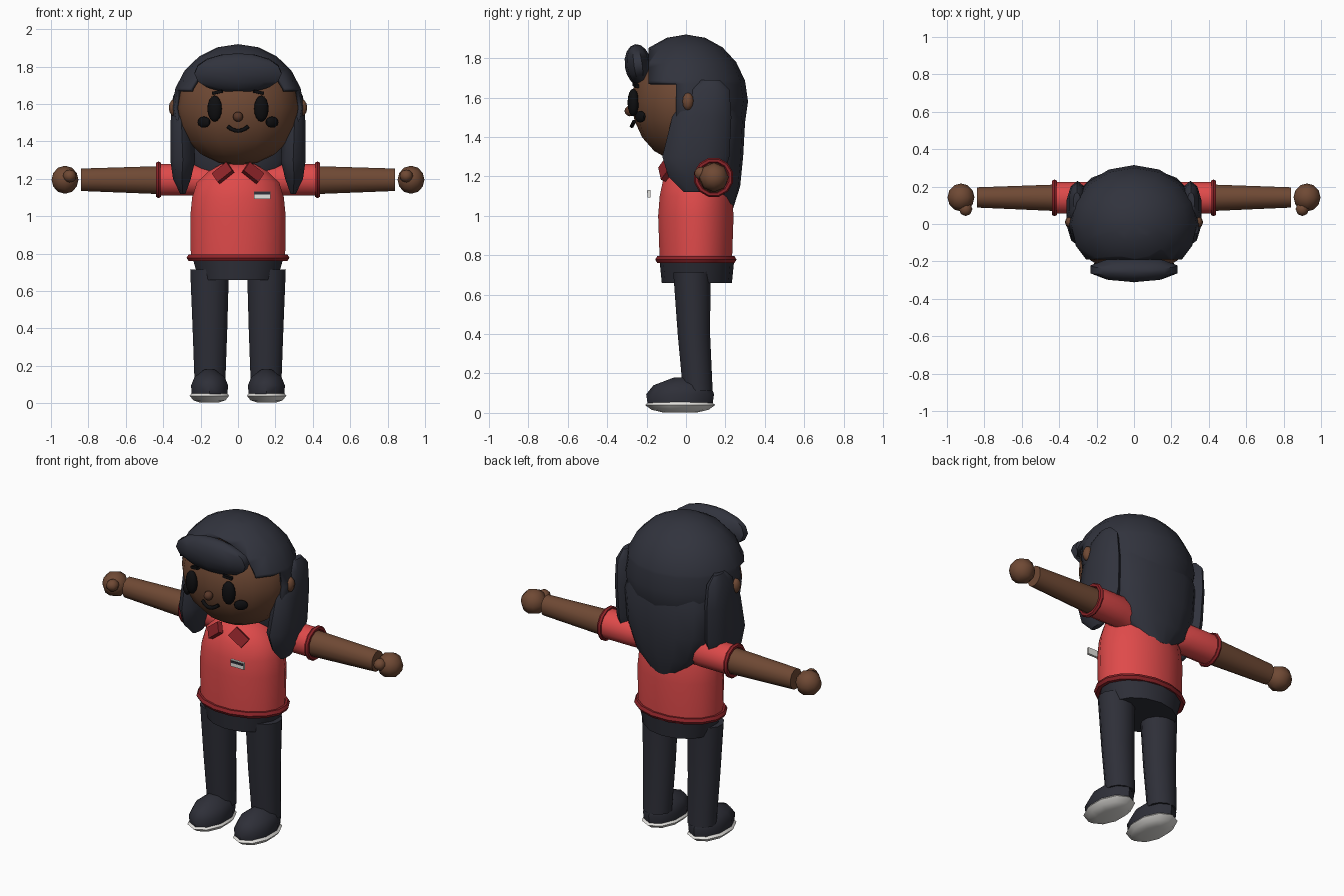
import bpy, bmesh, math
from mathutils import Matrix, Vector

cube = bpy.data.objects.get("Cube")
if cube:
    bpy.data.objects.remove(cube, do_unlink=True)


def material(name, hex_code):
    rgb = [int(hex_code[i:i + 2], 16) / 255 for i in (0, 2, 4)]
    lin = [c / 12.92 if c <= 0.04045 else ((c + 0.055) / 1.055) ** 2.4 for c in rgb]
    m = bpy.data.materials.new(name)
    m.use_nodes = True
    m.diffuse_color = (*lin, 1)
    m.node_tree.nodes["Principled BSDF"].inputs["Base Color"].default_value = (*lin, 1)
    return m


SKIN = material("brown skin", "6f4934")
NOSE = material("dark brown", "593829")
HAIR = material("charcoal hair", "31333d")
CLOTH = material("charcoal cloth", "2e2f38")
RED = material("shirt red", "df4a4a")
TRIM = material("dark red trim", "8c2328")
BLACK = material("face black", "0e0e10")
WHITE = material("off white", "e4e2de")


def finish(name, bm, mat, mirror=False, angle=50):
    """Turn a bmesh in world coordinates into a shaded object."""
    bmesh.ops.recalc_face_normals(bm, faces=bm.faces)
    mesh = bpy.data.meshes.new(name)
    bm.to_mesh(mesh)
    bm.free()
    mesh.materials.append(mat)
    mesh.shade_smooth()
    mesh.set_sharp_from_angle(angle=math.radians(angle))
    obj = bpy.data.objects.new(name, mesh)
    bpy.context.collection.objects.link(obj)
    if mirror:
        obj.modifiers.new("Mirror", 'MIRROR')
    return obj


def place(loc, size, rot=(0, 0, 0)):
    turn = Matrix.Identity(4)
    for angle, axis in zip(rot, "XYZ"):
        turn = Matrix.Rotation(math.radians(angle), 4, axis) @ turn
    return Matrix.Translation(loc) @ turn @ Matrix.Diagonal((*size, 1))


def ball(name, mat, loc, size, rot=(0, 0, 0), sides=12, rows=8, mirror=False):
    bm = bmesh.new()
    bmesh.ops.create_uvsphere(bm, u_segments=sides, v_segments=rows, radius=1,
                              matrix=place(loc, size, rot))
    return finish(name, bm, mat, mirror)


def box(name, mat, loc, size, rot=(0, 0, 0), mirror=False):
    bm = bmesh.new()
    bmesh.ops.create_cube(bm, size=1, matrix=place(loc, size, rot))
    return finish(name, bm, mat, mirror)


def loft(name, mat, rings, sides=12, along_x=False, mirror=False, loop=False):
    """Skin elliptical rings: (position, centre a, centre b, radius a, radius b)."""
    bm = bmesh.new()
    rows = []
    for pos, ca, cb, ra, rb in rings:
        row = []
        for i in range(sides):
            t = math.tau * (i + 0.5) / sides
            a, b = ca + ra * math.cos(t), cb + rb * math.sin(t)
            row.append(bm.verts.new((pos, a, b) if along_x else (a, b, pos)))
        rows.append(row)
    pairs = list(zip(rows, rows[1:]))
    if loop:
        pairs.append((rows[-1], rows[0]))
    else:
        bm.faces.new(rows[0])
        bm.faces.new(rows[-1])
    for low, high in pairs:
        for i in range(sides):
            j = (i + 1) % sides
            bm.faces.new((low[i], low[j], high[j], high[i]))
    return finish(name, bm, mat, mirror)


def band(name, mat, pos, ca, cb, ra, rb, thick, **options):
    """A rolled edge: a ring with a hexagonal section."""
    rings = []
    for k in range(6):
        t = math.tau * k / 6
        grow = thick * math.cos(t)
        rings.append((pos + thick * math.sin(t), ca, cb, ra + grow, rb + grow))
    return loft(name, mat, rings, loop=True, **options)


# Head, ears and neck
ball("head", SKIN, (0, 0, 1.58), (0.33, 0.275, 0.31), sides=16, rows=10)
ball("ears", SKIN, (0.342, 0.01, 1.58), (0.028, 0.03, 0.045), sides=8, rows=6, mirror=True)
loft("neck", SKIN, [(1.2, 0, 0.05, 0.08, 0.08), (1.36, 0, 0.05, 0.08, 0.08)])

# Face
ball("eyes", BLACK, (0.125, -0.268, 1.575), (0.04, 0.028, 0.07), (0, 0, 15), mirror=True)
ball("cheeks", BLACK, (0.182, -0.232, 1.503), (0.04, 0.018, 0.03), (0, 0, 35),
     sides=10, rows=6, mirror=True)
box("brows", BLACK, (0.11, -0.255, 1.663), (0.055, 0.02, 0.016), (0, 12, 15), mirror=True)
ball("nose", NOSE, (0, -0.285, 1.532), (0.027, 0.027, 0.027), sides=8, rows=6)
smile = bpy.data.curves.new("mouth", 'CURVE')
smile.dimensions = '3D'
smile.bevel_depth = 0.011
smile.bevel_resolution = 1
smile.use_fill_caps = True
line = smile.splines.new('POLY')
line.points.add(6)
for i, point in enumerate(line.points):
    x = -0.054 + 0.018 * i
    point.co = (x, -0.275 + 4 * x * x, 1.456 + 8 * x * x, 1)
smile.materials.append(BLACK)
bpy.context.collection.objects.link(bpy.data.objects.new("mouth", smile))

# Hair cap, with a stepped opening over the face
bm = bmesh.new()
bmesh.ops.create_uvsphere(bm, u_segments=16, v_segments=10, radius=1,
                          matrix=place((0, 0, 1.58), (0.352, 0.315, 0.34)))
cuts = (((0, -0.19, 0), (0, 1, 0)), ((0, -0.05, 0), (0, 1, 0)),
        ((0, 0, 1.67), (0, 0, 1)), ((0, 0, 1.46), (0, 0, 1)))
for point, normal in cuts:
    bmesh.ops.bisect_plane(bm, geom=bm.verts[:] + bm.edges[:] + bm.faces[:],
                           plane_co=point, plane_no=normal)
gone = []
for f in bm.faces:
    c = f.calc_center_median()
    if c.y < -0.19 or c.z < 1.46 or (c.y < -0.05 and c.z < 1.67):
        gone.append(f)
bmesh.ops.delete(bm, geom=gone, context='FACES')
cap = finish("hair_cap", bm, HAIR)
shell = cap.modifiers.new("Thickness", 'SOLIDIFY')
shell.thickness = 0.02
shell.offset = -1

# Fringe, side locks and back hair
ball("fringe", HAIR, (0, -0.243, 1.765), (0.245, 0.068, 0.107), (8, 0, 0), sides=10)
loft("side_locks", HAIR, [
    (1.69, 0.305, 0.12, 0.02, 0.05), (1.64, 0.305, 0.11, 0.045, 0.11),
    (1.5, 0.302, 0.08, 0.062, 0.15), (1.3, 0.295, 0.05, 0.07, 0.17),
    (1.2, 0.3, 0.05, 0.05, 0.14), (1.12, 0.295, 0.04, 0.015, 0.05)],
    sides=10, mirror=True)
loft("back_hair", HAIR, [
    (1.6, 0, 0.14, 0.26, 0.13), (1.48, 0, 0.16, 0.29, 0.14),
    (1.3, 0, 0.16, 0.275, 0.13), (1.15, 0, 0.17, 0.21, 0.105),
    (1.04, 0, 0.2, 0.08, 0.04)], sides=14)

# Shirt with hem, sleeves, cuffs and collar
loft("shirt", RED, [
    (0.77, 0, 0.05, 0.257, 0.187), (1, 0, 0.05, 0.26, 0.195),
    (1.1, 0, 0.05, 0.25, 0.187), (1.18, 0, 0.05, 0.225, 0.17),
    (1.24, 0, 0.05, 0.16, 0.135), (1.28, 0, 0.05, 0.09, 0.09)], sides=16)
band("shirt_hem", TRIM, 0.778, 0, 0.05, 0.26, 0.19, 0.02, sides=16)
loft("sleeves", RED, [(0.14, 0.12, 1.18, 0.08, 0.08), (0.24, 0.14, 1.195, 0.088, 0.088),
                      (0.425, 0.14, 1.195, 0.088, 0.088)], along_x=True, mirror=True)
band("sleeve_cuffs", TRIM, 0.425, 0.14, 1.195, 0.088, 0.088, 0.014, along_x=True, mirror=True)
box("collar", TRIM, (0.08, -0.105, 1.232), (0.1, 0.03, 0.065), (-25, 38, 10), mirror=True)

# Name badge
box("badge", WHITE, (0.13, -0.188, 1.112), (0.09, 0.014, 0.04))
box("badge_stripe", CLOTH, (0.13, -0.196, 1.122), (0.084, 0.006, 0.013))

# Arms and hands
loft("forearms", SKIN, [(0.4, 0.14, 1.193, 0.074, 0.078), (0.84, 0.142, 1.195, 0.056, 0.062)],
     along_x=True, mirror=True)
ball("hands", SKIN, (0.925, 0.142, 1.195), (0.075, 0.075, 0.072), (0, 90, 0),
     sides=8, rows=6, mirror=True)
ball("thumbs", SKIN, (0.9, 0.08, 1.215), (0.036, 0.038, 0.034), sides=8, rows=6, mirror=True)

# Trousers
loft("hips", CLOTH, [(0.66, 0, 0.055, 0.215, 0.178), (0.78, 0, 0.055, 0.25, 0.19)], sides=14)
loft("legs", CLOTH, [(0.11, 0.15, 0.06, 0.085, 0.078), (0.4, 0.15, 0.04, 0.096, 0.085),
                     (0.715, 0.152, 0.03, 0.107, 0.098)], mirror=True)

# Shoes
loft("shoe_uppers", CLOTH, [
    (0.045, 0.152, -0.03, 0.1, 0.165), (0.095, 0.152, -0.03, 0.104, 0.172),
    (0.14, 0.152, -0.02, 0.085, 0.145), (0.18, 0.152, -0.01, 0.03, 0.05)],
    sides=10, mirror=True)
loft("shoe_soles", WHITE, [
    (0.003, 0.153, -0.03, 0.05, 0.09), (0.016, 0.153, -0.03, 0.09, 0.145),
    (0.04, 0.153, -0.03, 0.111, 0.178), (0.06, 0.153, -0.03, 0.095, 0.155)],
    sides=10, mirror=True)
